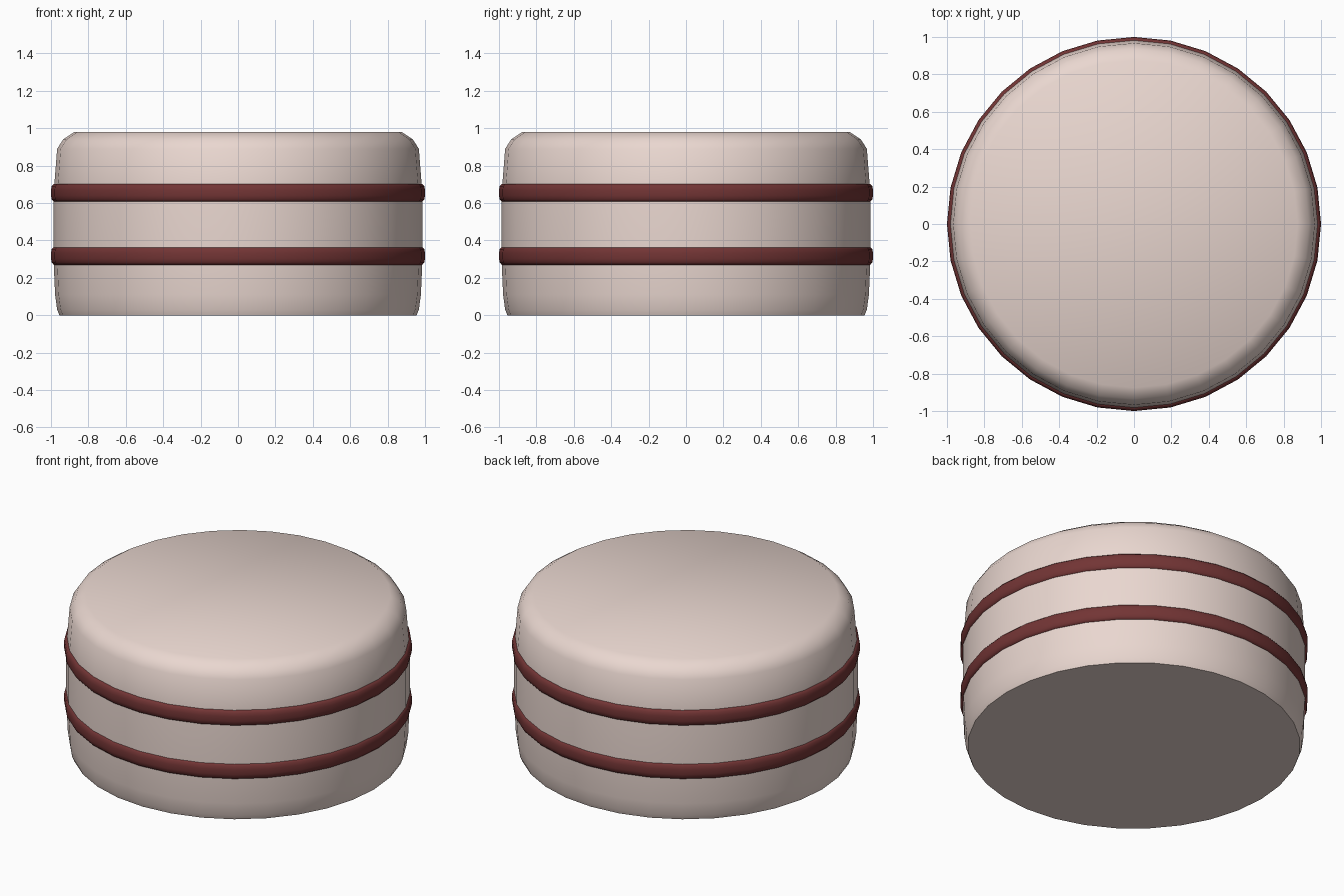
import bpy, bmesh, math

if "Cube" in bpy.data.objects:
    bpy.data.objects.remove(bpy.data.objects["Cube"])

SIDES = 32


def material(name, rgb):
    m = bpy.data.materials.new(name)
    m.diffuse_color = (*rgb, 1)
    m.use_nodes = True
    m.node_tree.nodes["Principled BSDF"].inputs["Base Color"].default_value = m.diffuse_color
    return m


def lathe(name, profile, mat, closed=False):
    """Revolve (radius, z) points, listed bottom to top; cap the ends or close the loop."""
    bm = bmesh.new()
    rings = [[bm.verts.new((r * math.cos(2 * math.pi * i / SIDES),
                            r * math.sin(2 * math.pi * i / SIDES), z))
              for i in range(SIDES)] for r, z in profile]
    pairs = list(zip(rings, rings[1:]))
    if closed:
        pairs.append((rings[-1], rings[0]))
    else:
        bm.faces.new(rings[0][::-1])
        bm.faces.new(rings[-1])
    for a, b in pairs:
        for i in range(SIDES):
            j = (i + 1) % SIDES
            bm.faces.new((a[i], a[j], b[j], b[i]))
    bmesh.ops.recalc_face_normals(bm, faces=bm.faces)
    mesh = bpy.data.meshes.new(name)
    bm.to_mesh(mesh)
    bm.free()
    mesh.materials.append(mat)
    ob = bpy.data.objects.new(name, mesh)
    bpy.context.collection.objects.link(ob)
    bpy.context.view_layer.objects.active = ob
    ob.select_set(True)
    bpy.ops.object.shade_smooth_by_angle(angle=math.radians(60))
    ob.select_set(False)
    return ob


sponge = material("sponge", (0.82, 0.68, 0.63))
filling = material("filling", (0.17, 0.035, 0.035))

# Cake body with a tucked-in base and a rounded top rim
lathe("cake_body", [(0.955, 0), (0.967, 0.03), (0.978, 0.11), (0.985, 0.27),
                    (0.987, 0.36), (0.987, 0.61), (0.982, 0.70), (0.967, 0.89),
                    (0.935, 0.94), (0.875, 0.98)], sponge)

# Two filling bands with rounded outer edges
for name, z in (("lower_filling", 0.318), ("upper_filling", 0.655)):
    lathe(name, [(0.95, z - 0.048), (0.985, z - 0.048), (0.996, z - 0.035),
                 (1.0, z - 0.015), (1.0, z + 0.015), (0.996, z + 0.035),
                 (0.985, z + 0.048), (0.95, z + 0.048)], filling, closed=True)
